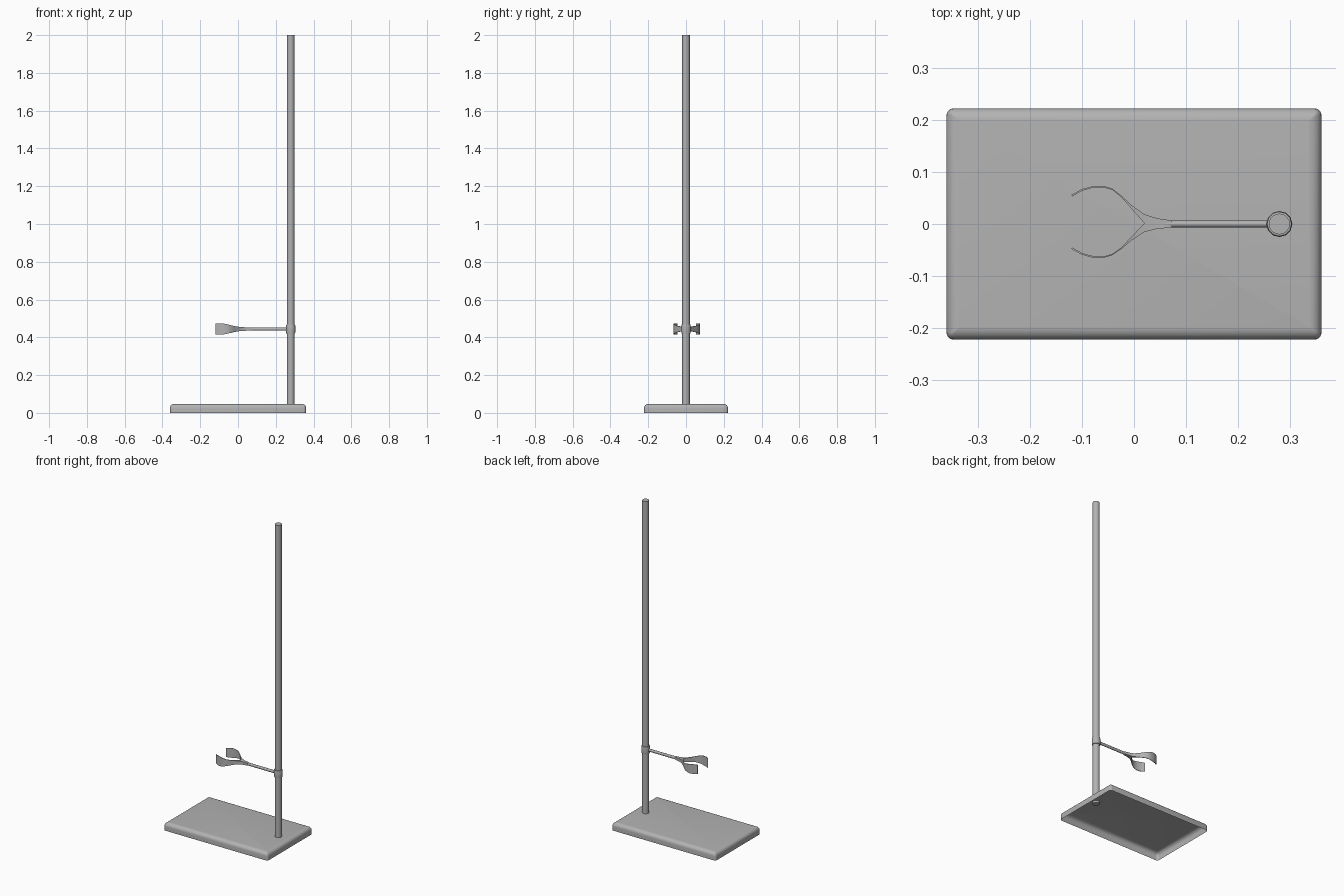
import bpy, bmesh, math

cube = bpy.data.objects.get("Cube")
if cube:
    bpy.data.objects.remove(cube, do_unlink=True)

metal = bpy.data.materials.new("grey metal")
metal.use_nodes = True
grey = (0.45, 0.45, 0.45, 1)
metal.diffuse_color = grey
metal.node_tree.nodes["Principled BSDF"].inputs["Base Color"].default_value = grey

POLE_X, CLAMP_Z = 0.279, 0.444


def loft(name, rings, cap_start=True, cap_end=True, angle=40):
    """Skin a list of closed rings of points into one object."""
    bm = bmesh.new()
    loops = [[bm.verts.new(p) for p in ring] for ring in rings]
    n = len(loops[0])
    for a, b in zip(loops, loops[1:]):
        for i in range(n):
            j = (i + 1) % n
            bm.faces.new((a[i], a[j], b[j], b[i]))
    if cap_start:
        bm.faces.new(loops[0][::-1])
    if cap_end:
        bm.faces.new(loops[-1])
    bmesh.ops.recalc_face_normals(bm, faces=bm.faces)
    mesh = bpy.data.meshes.new(name)
    bm.to_mesh(mesh)
    bm.free()
    obj = bpy.data.objects.new(name, mesh)
    bpy.context.collection.objects.link(obj)
    mesh.materials.append(metal)
    bpy.ops.object.select_all(action="DESELECT")
    obj.select_set(True)
    bpy.context.view_layer.objects.active = obj
    bpy.ops.object.shade_smooth_by_angle(angle=math.radians(angle))
    return obj


def circle(r, z, sides):
    return [(POLE_X + r * math.cos(math.tau * i / sides),
             r * math.sin(math.tau * i / sides), z) for i in range(sides)]


def rounded_rect(inset, z, half_x=0.36, half_y=0.222, corner=0.014, steps=4):
    r = max(corner - inset, 0.001)
    cx, cy = half_x - inset - r, half_y - inset - r
    ring = []
    for k, (sx, sy) in enumerate([(1, 1), (-1, 1), (-1, -1), (1, -1)]):
        for s in range(steps + 1):
            a = math.pi / 2 * (k + s / steps)
            ring.append((sx * cx + r * math.cos(a), sy * cy + r * math.sin(a), z))
    return ring


# Base: hollow tray with a rounded upper edge, open underneath
rings = [rounded_rect(0, 0)]
for s in range(6):
    a = math.pi / 2 * s / 5
    rings.append(rounded_rect(0.024 * (1 - math.cos(a)), 0.026 + 0.022 * math.sin(a)))
loft("base", rings, cap_start=False)

# Upright pole, just poking through the base
loft("pole", [circle(0.02, 0.036, 20), circle(0.02, 2.0, 20)])

# Clamp collar around the pole
loft("clamp_collar", [circle(r, CLAMP_Z + dz, 12) for r, dz in
                      [(0.020, -0.024), (0.0235, -0.023), (0.025, -0.012),
                       (0.025, 0.012), (0.0235, 0.023), (0.020, 0.024)]])

# Clamp arm
loft("clamp_arm", [[(x, 0.007 * math.cos(math.tau * i / 12),
                     CLAMP_Z + 0.009 * math.sin(math.tau * i / 12)) for i in range(12)]
                   for x in (0.258, 0.06)])

# Prongs: outer x, outer y, inner x, inner y, half height
STATIONS = [
    (0.072, 0.007, 0.072, 0.000, 0.008),
    (0.045, 0.010, 0.045, 0.000, 0.009),
    (0.020, 0.017, 0.020, 0.000, 0.010),
    (-0.005, 0.034, -0.004, 0.026, 0.013),
    (-0.025, 0.052, -0.024, 0.048, 0.017),
    (-0.042, 0.064, -0.041, 0.061, 0.021),
    (-0.058, 0.069, -0.057, 0.066, 0.025),
    (-0.078, 0.069, -0.077, 0.066, 0.029),
    (-0.100, 0.063, -0.099, 0.060, 0.030),
    (-0.120, 0.052, -0.119, 0.049, 0.028),
]
for side, name in ((1, "back_prong"), (-1, "front_prong")):
    rings = []
    for i, (xo, yo, xi, yi, h) in enumerate(STATIONS):
        shift = 0.004 * min(1, i / 5)
        outer, inner = side * yo + shift, side * yi + shift
        rings.append([(xo, outer, CLAMP_Z - h), (xo, outer, CLAMP_Z + h),
                      (xi, inner, CLAMP_Z + h), (xi, inner, CLAMP_Z - h)])
    loft(name, rings)
